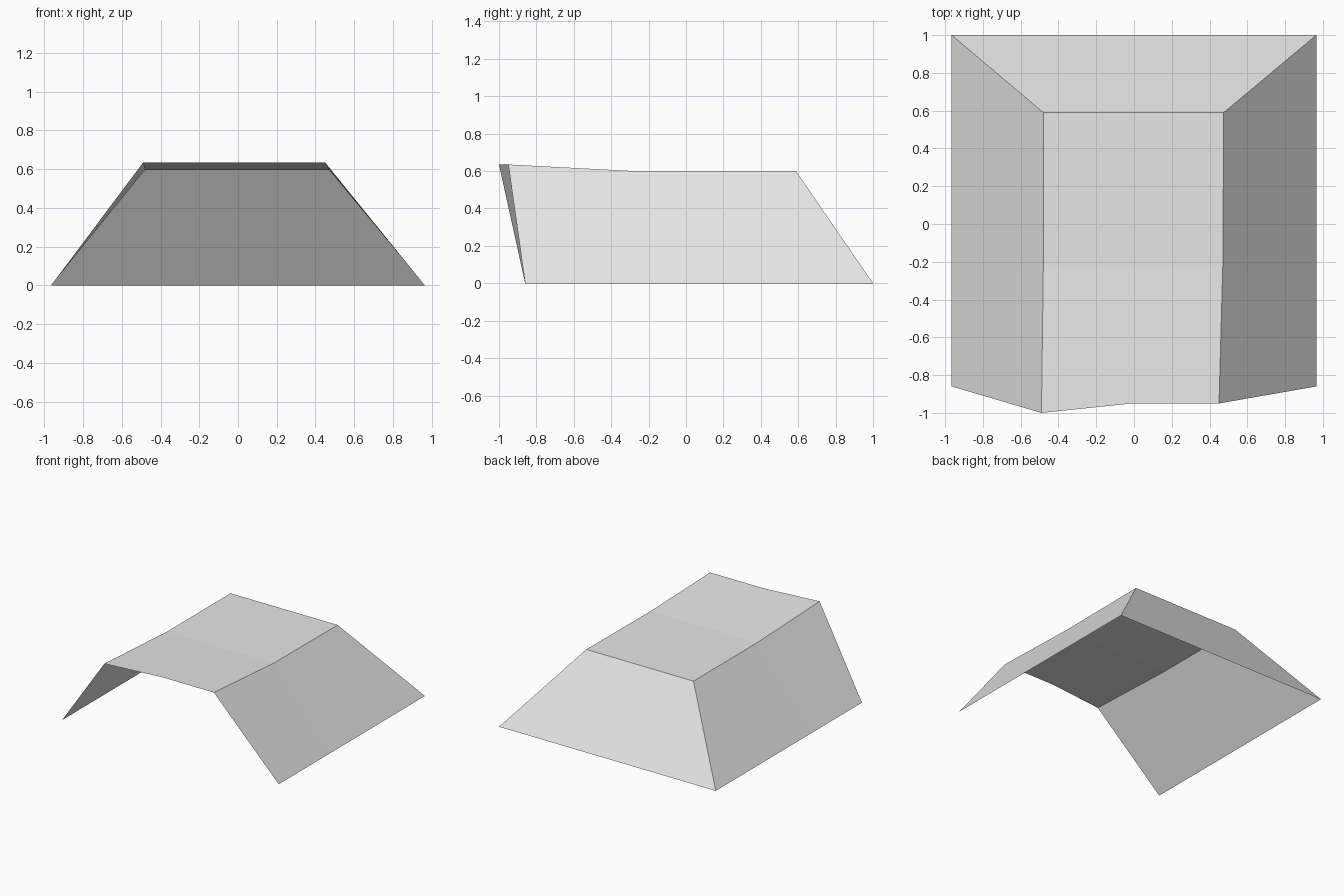
import bpy

old = bpy.data.objects.get("Cube")
if old:
    bpy.data.objects.remove(old, do_unlink=True)

# Single plain grey finish
grey = bpy.data.materials.new("light_grey")
grey.use_nodes = True
colour = (0.8, 0.8, 0.8, 1.0)
grey.diffuse_color = colour
grey.node_tree.nodes["Principled BSDF"].inputs["Base Color"].default_value = colour

HALF = 0.965  # half width at the eaves


def section(eave_y, right, middle, left):
    """One cross-section from the right eave over the top to the left eave."""
    return [(-HALF, eave_y, 0), right, middle, left, (HALF, eave_y, 0)]


# Cross-sections: raised open front, bend, and back ridge with splayed eaves
sections = [
    section(-0.86, (-0.49, -1.0, 0.635), (-0.01, -0.95, 0.635), (0.45, -0.95, 0.635)),
    section(-0.22, (-0.48, -0.22, 0.597), (0, -0.22, 0.597), (0.47, -0.22, 0.597)),
    section(1.0, (-0.48, 0.59, 0.597), (0, 0.59, 0.597), (0.475, 0.59, 0.597)),
]
n = len(sections[0])
verts = [p for s in sections for p in s]

# Top and sloping sides
faces = []
for row in range(len(sections) - 1):
    for col in range(n - 1):
        a = row * n + col
        faces.append((a, a + 1, a + n + 1, a + n))

# Sloping back closes the last section; front and underside stay open
last = (len(sections) - 1) * n
faces.append(tuple(range(last, last + n)))

mesh = bpy.data.meshes.new("roof_shell")
mesh.from_pydata(verts, [], faces)
mesh.materials.append(grey)
mesh.validate()
mesh.update()

# Make every face point outwards, away from the space under the shell
for poly in mesh.polygons:
    c, d = poly.center, poly.normal
    if c.x * d.x + c.y * d.y + c.z * d.z < 0:
        poly.flip()
mesh.update()

shell = bpy.data.objects.new("roof_shell", mesh)
bpy.context.collection.objects.link(shell)
